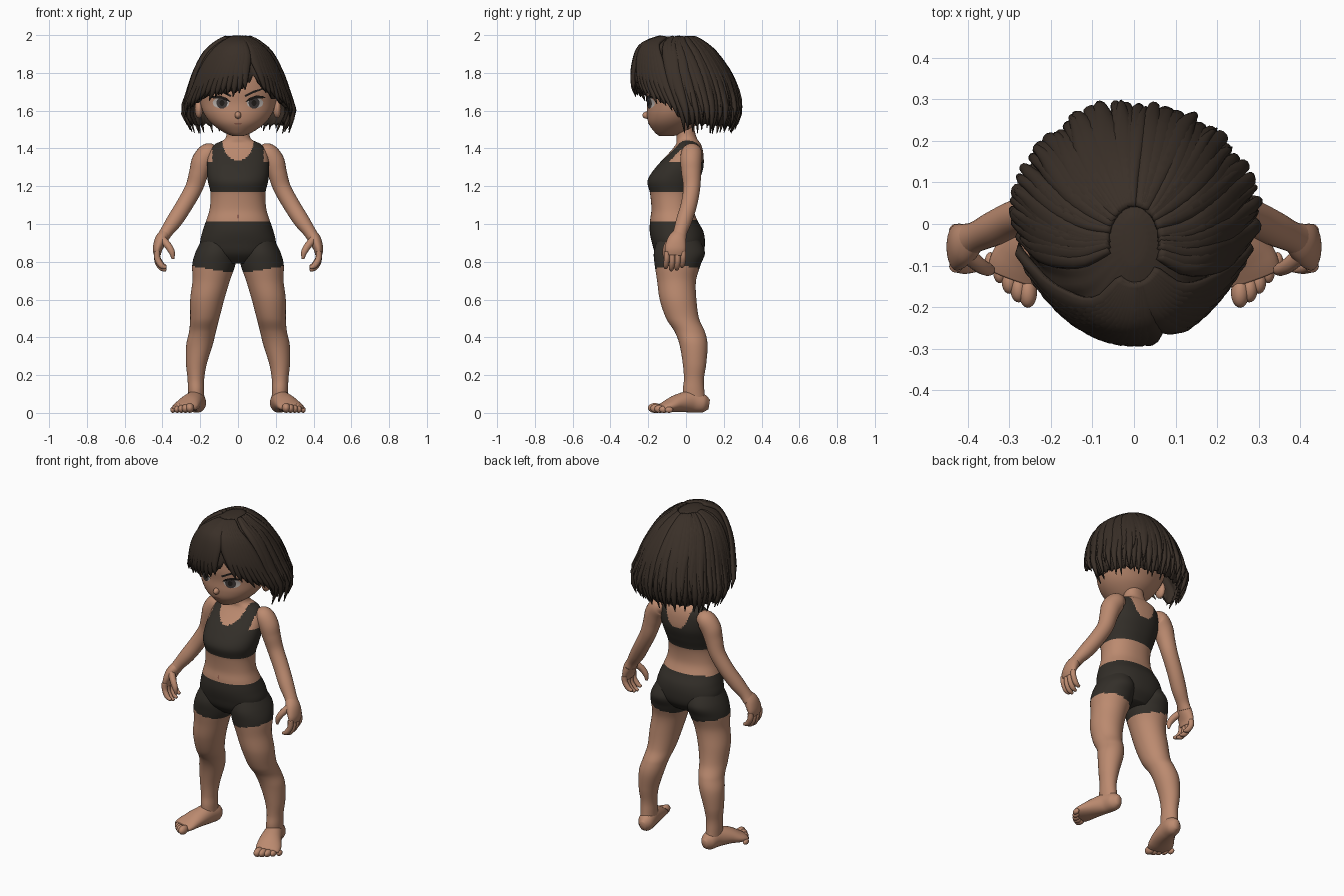
import bpy, bmesh, math, random
from math import sin, cos, pi, radians
from mathutils import Vector, Matrix
from mathutils.bvhtree import BVHTree

random.seed(4)
cube = bpy.data.objects.get("Cube")
if cube:
    bpy.data.objects.remove(cube, do_unlink=True)


def material(name, r, g, b):
    m = bpy.data.materials.new(name)
    m.use_nodes = True
    m.diffuse_color = (r, g, b, 1)
    bsdf = m.node_tree.nodes["Principled BSDF"]
    bsdf.inputs["Base Color"].default_value = (r, g, b, 1)
    bsdf.inputs["Roughness"].default_value = 0.8
    return m


SKIN = material("skin", 0.50, 0.255, 0.16)
CLOTH = material("dark_cloth", 0.033, 0.028, 0.022)
HAIR = material("dark_brown_hair", 0.042, 0.029, 0.021)
WHITE = material("eye_white", 0.5, 0.45, 0.42)
IRIS = material("iris_grey", 0.05, 0.042, 0.04)
BLACK = material("lash_black", 0.015, 0.012, 0.01)
LIP = material("lip_shade", 0.3, 0.12, 0.08)


def finish(name, bm, mats, rule=None):
    """Turn a bmesh into a smooth object, colouring faces by an optional rule."""
    bmesh.ops.recalc_face_normals(bm, faces=bm.faces[:])
    if rule:
        for f in bm.faces:
            f.material_index = int(rule(f.calc_center_median()))
    mesh = bpy.data.meshes.new(name)
    bm.to_mesh(mesh)
    bm.free()
    for m in mats:
        mesh.materials.append(m)
    mesh.shade_smooth()
    obj = bpy.data.objects.new(name, mesh)
    bpy.context.collection.objects.link(obj)
    return obj


def spline(rows, n=6):
    """Catmull-Rom resampling of tuples."""
    out = []
    for i in range(len(rows) - 1):
        a, b, c, d = (rows[max(0, min(len(rows) - 1, i + k))] for k in (-1, 0, 1, 2))
        for s in range(n):
            t = s / n
            out.append(tuple(q + 0.5 * t * (r - p + t * (2 * p - 5 * q + 4 * r - w + t * (3 * (q - r) + w - p)))
                             for p, q, r, w in zip(a, b, c, d)))
    return out + [tuple(rows[-1])]


def loft(name, rows, mats, ref=None, segs=24, power=2.0, rule=None):
    """Skin rings of (x, y, z, a, b); level rings, or rings square to the path if ref is given."""
    bm = bmesh.new()
    pts = [Vector(r[:3]) for r in rows]
    rings = []
    for i, (x, y, z, a, b) in enumerate(rows):
        u, v = Vector((1, 0, 0)), Vector((0, 1, 0))
        if ref:
            t = (pts[min(i + 1, len(pts) - 1)] - pts[max(i - 1, 0)]).normalized()
            u = t.cross(ref(pts[i])).normalized()
            v = u.cross(t)
        ring = []
        for k in range(segs):
            c, s = cos(2 * pi * k / segs), sin(2 * pi * k / segs)
            c, s = (math.copysign(abs(w) ** (2 / power), w) for w in (c, s))
            ring.append(bm.verts.new(pts[i] + u * a * c + v * b * s))
        rings.append(ring)
    for lo, hi in zip(rings, rings[1:]):
        for k in range(segs):
            j = (k + 1) % segs
            bm.faces.new((lo[k], lo[j], hi[j], hi[k]))
    bm.faces.new(rings[0])
    bm.faces.new(rings[-1])
    return finish(name, bm, mats, rule)


def ellipsoid(name, centre, size, mat):
    bm = bmesh.new()
    bmesh.ops.create_uvsphere(bm, u_segments=20, v_segments=12, radius=1,
                              matrix=Matrix.Translation(centre) @ Matrix.Diagonal((*size, 1)))
    return finish(name, bm, [mat])


def levels(table):
    """(z, half width, front y, back y) to ring rows."""
    return [(0, (f + b) / 2, z, w, (b - f) / 2) for z, w, f, b in table]


def lookup(table, key):
    """Linear interpolation on the first column."""
    for p, q in zip(table, table[1:]):
        if min(p[0], q[0]) <= key <= max(p[0], q[0]):
            t = (key - p[0]) / (q[0] - p[0])
            return [a + (b - a) * t for a, b in zip(p, q)]
    return table[0] if abs(key - table[0][0]) < abs(key - table[-1][0]) else table[-1]


# Torso and neck, with top and shorts coloured by height and neckline
def torso_rule(c):
    x, z = abs(c.x), c.z
    if z < 1.015 + 0.1 * max(0, c.y):
        return True
    depth = 0.11 if c.y < 0.02 else 0.14
    neck = (x / 0.083) ** 2 + ((z - 1.445) / depth) ** 2 < 1
    arm = x > 0.136 and z > 1.33
    return 1.165 < z < 1.446 and not neck and not arm


torso = loft("torso", spline(levels([
    (0.79, .11, -.11, .05), (0.84, .18, -.16, .09), (0.90, .20, -.18, .10), (0.96, .188, -.192, .092),
    (1.02, .168, -.19, .06), (1.08, .15, -.183, .04), (1.16, .145, -.19, .045), (1.23, .16, -.203, .07),
    (1.30, .165, -.16, .092), (1.37, .155, -.095, .092), (1.42, .125, -.055, .08),
    (1.45, .07, -.05, .06), (1.50, .058, -.05, .045), (1.56, .056, -.05, .045)]), 8),
    [SKIN, CLOTH], segs=112, power=2.2, rule=torso_rule)

# Head, nose and ears
head = loft("head", spline(levels([
    (1.465, .025, -.14, -.07), (1.485, .075, -.165, 0), (1.53, .138, -.197, .06), (1.58, .178, -.207, .10),
    (1.64, .20, -.207, .14), (1.72, .21, -.215, .17), (1.82, .19, -.20, .17), (1.90, .12, -.12, .10)])),
    [SKIN], segs=48)
ellipsoid("nose", (0, -.207, 1.576), (.017, .024, .019), SKIN)


def plate(name, base, outline, lift, mat):
    """Thin patch laid on the front of a surface."""
    bm = bmesh.new()
    bm.from_mesh(base.data)
    tree = BVHTree.FromBMesh(bm)
    bm.clear()

    def put(x, z):
        hit = tree.ray_cast(Vector((x, -1, z)), Vector((0, 1, 0)))[0]
        return bm.verts.new((x, hit.y - lift, z))
    n = len(outline)
    mid = put(sum(p[0] for p in outline) / n, sum(p[1] for p in outline) / n)
    edge = [put(*p) for p in outline]
    for i in range(n):
        bm.faces.new((mid, edge[i], edge[(i + 1) % n]))
    return finish(name, bm, [mat])


def oval(x, z, w, h, n=20):
    return [(x + w * cos(2 * pi * k / n), z + h * sin(2 * pi * k / n)) for k in range(n)]


plate("mouth", head, oval(0, 1.531, .022, .004), .003, LIP)
plate("navel", torso, oval(0, 1.04, .005, .012), .002, LIP)

# Paired parts
LASH = [(.038, 1.645), (.06, 1.667), (.095, 1.68), (.13, 1.678), (.147, 1.668), (.122, 1.664), (.09, 1.664), (.06, 1.655)]
BROW = [(.035, 1.682), (.08, 1.705), (.135, 1.72), (.13, 1.711), (.08, 1.692), (.04, 1.672)]
for side, s in (("left", 1), ("right", -1)):
    def mirror(rows):
        return [(r[0] * s, *r[1:]) for r in rows]

    ellipsoid(side + "_ear", (s * .207, -.02, 1.61), (.022, .036, .05), SKIN)
    plate(side + "_eye", head, oval(s * .09, 1.641, .044, .028), .003, WHITE)
    plate(side + "_iris", head, oval(s * .085, 1.641, .029, .03), .005, IRIS)
    plate(side + "_pupil", head, oval(s * .085, 1.641, .013, .016), .007, BLACK)
    plate(side + "_lash", head, mirror(LASH), .009, BLACK)
    plate(side + "_brow", head, mirror(BROW), .004, BLACK)

    # Leg, with the shorts on its upper end
    loft(side + "_leg", spline(mirror([
        (.105, -.04, .92, .085, .11), (.118, -.035, .85, .107, .135), (.128, -.044, .785, .114, .122),
        (.142, -.05, .70, .099, .103), (.163, -.042, .60, .09, .097), (.176, -.018, .50, .077, .087),
        (.188, .02, .43, .071, .08), (.204, .04, .36, .07, .074), (.22, .045, .26, .055, .062),
        (.223, .042, .18, .044, .053), (.222, .04, .12, .043, .057), (.22, .045, .05, .042, .06)]), 10),
        [SKIN, CLOTH], segs=48, rule=lambda c: c.z > 0.745 + 0.16 * max(0, abs(c.x) - 0.05))

    # Foot and toes
    loft(side + "_foot", spline(mirror([
        (.21, .122, .045, .018, .026), (.213, .09, .05, .044, .049), (.225, .03, .06, .05, .058),
        (.25, -.04, .052, .062, .048), (.275, -.095, .036, .071, .033), (.288, -.13, .026, .066, .022)])),
        [SKIN], ref=lambda p: Vector((0, 0, 1)))
    for i in range(5):
        t, r = i / 4, .026 - .0025 * i
        ellipsoid(f"{side}_toe_{i + 1}", (s * (.255 + .09 * t), -.165 + .075 * t ** 1.5, r), (r * .85, r * 1.4, r), SKIN)

    # Arm, palm, fingers and thumb
    def across(p):
        return Vector((0, 1, 0))

    loft(side + "_arm", spline(mirror([
        (.12, .03, 1.385, .035, .04), (.155, .03, 1.375, .054, .056), (.188, .027, 1.33, .058, .057),
        (.208, .028, 1.27, .051, .052), (.234, .03, 1.19, .046, .045), (.284, .015, 1.10, .044, .043),
        (.335, -.01, 1.02, .042, .042), (.378, -.03, .96, .034, .037), (.40, -.04, .925, .032, .042)])),
        [SKIN], ref=across)
    loft(side + "_palm", spline(mirror([
        (.385, -.032, .95, .03, .036), (.408, -.048, .915, .033, .05), (.425, -.056, .87, .026, .056),
        (.427, -.058, .835, .018, .05)])), [SKIN], ref=across)
    for i in range(4):
        y = -.102 + .029 * i
        drop = (.0, .012, .008, -.006)[i]
        loft(f"{side}_finger_{i + 1}", spline(mirror([
            (.428, y, .855, .016, .015), (.426, y, .815 - drop, .016, .015),
            (.405, y - .004, .78 - drop, .015, .014), (.38, y - .006, .768 - drop, .008, .008)])),
            [SKIN], ref=across, segs=12)
    loft(side + "_thumb", spline(mirror([
        (.40, -.075, .92, .02, .02), (.37, -.10, .885, .019, .018), (.35, -.11, .85, .016, .015),
        (.344, -.11, .815, .007, .007)])), [SKIN], ref=across, segs=12)

# Hair hull: (height, half width, front, back); hem height by degrees from the front
HULL = spline([(1.995, .03, -.10, .02), (1.98, .08, -.165, .06), (1.95, .13, -.235, .11), (1.90, .183, -.268, .165),
               (1.80, .235, -.285, .235), (1.70, .265, -.27, .272), (1.60, .292, -.23, .285),
               (1.50, .255, -.18, .25), (1.43, .24, -.17, .235)])
HEM = [(-180, 1.52), (-78, 1.53), (-68, 1.62), (-45, 1.665), (-25, 1.69), (0, 1.70), (14, 1.75),
       (22, 1.785), (32, 1.72), (45, 1.67), (68, 1.62), (78, 1.53), (180, 1.52)]


def hull(deg, z, out=0.0):
    _, w, f, b = lookup(HULL, z)
    a = radians(deg)
    return Vector((sin(a) * (w + out), (f + b) / 2 - cos(a) * ((b - f) / 2 + out), z))


# Hair cap
bm = bmesh.new()
cols, steps = 120, 16
grid = []
for i in range(cols):
    deg = -180 + 360 * i / cols
    hem = lookup(HEM, deg)[1] + .008 * sin(i * 1.9)
    grid.append([bm.verts.new(hull(deg, 1.993 + (hem - 1.993) * (k / steps) ** 1.8, .005 * sin(i * 1.3) * k / steps - .012))
                 for k in range(steps + 1)])
for i in range(cols):
    p, q = grid[i], grid[(i + 1) % cols]
    for k in range(steps):
        bm.faces.new((p[k], q[k], q[k + 1], p[k + 1]))
bm.faces.new([g[0] for g in grid])
cap = finish("hair_cap", bm, [HAIR])
shell = cap.modifiers.new("thickness", "SOLIDIFY")
shell.thickness = .015


def lock(name, start, end, tip, width, flick=0.0, top=1.985):
    """A flat tapering strand that follows the hull."""
    rows = []
    for k in range(15):
        t = k / 14
        p = hull(start + (end - start) * t ** .8, top + (tip - top) * t ** 1.8, flick * t ** 5 - .006)
        a = width * (.35 + .65 * min(1, 2 * t)) * min(1, 2.6 * (1 - t)) ** .7 + .002
        rows.append((*p, a, min(.013, a)))
    loft(name, rows, [HAIR], ref=lambda p: p - Vector((0, 0, 1.65)), segs=10)


# Long strands round the sides and back, then a shorter upper layer
for i in range(34):
    deg = 78 + 204 * i / 33
    lock(f"long_strand_{i + 1}", deg + random.uniform(-8, 8), deg, random.uniform(1.475, 1.53),
         random.uniform(.02, .034), random.uniform(-.01, .03))
for i in range(18):
    deg = 80 + 200 * i / 17
    lock(f"upper_strand_{i + 1}", deg + random.uniform(-12, 12), deg, random.uniform(1.55, 1.66),
         random.uniform(.018, .028), random.uniform(0, .02))

# Fringe swept both ways from the parting
for i in range(13):
    deg = 8 - 80 * i / 12
    lock(f"fringe_right_{i + 1}", 14 - 3 * i, deg, lookup(HEM, deg)[1] - random.uniform(.005, .03), .034, .012)
for i in range(8):
    deg = 33 + 40 * i / 7
    lock(f"fringe_left_{i + 1}", 18 + 4 * i, deg, lookup(HEM, deg)[1] - random.uniform(.0, .025), .03, .01)
